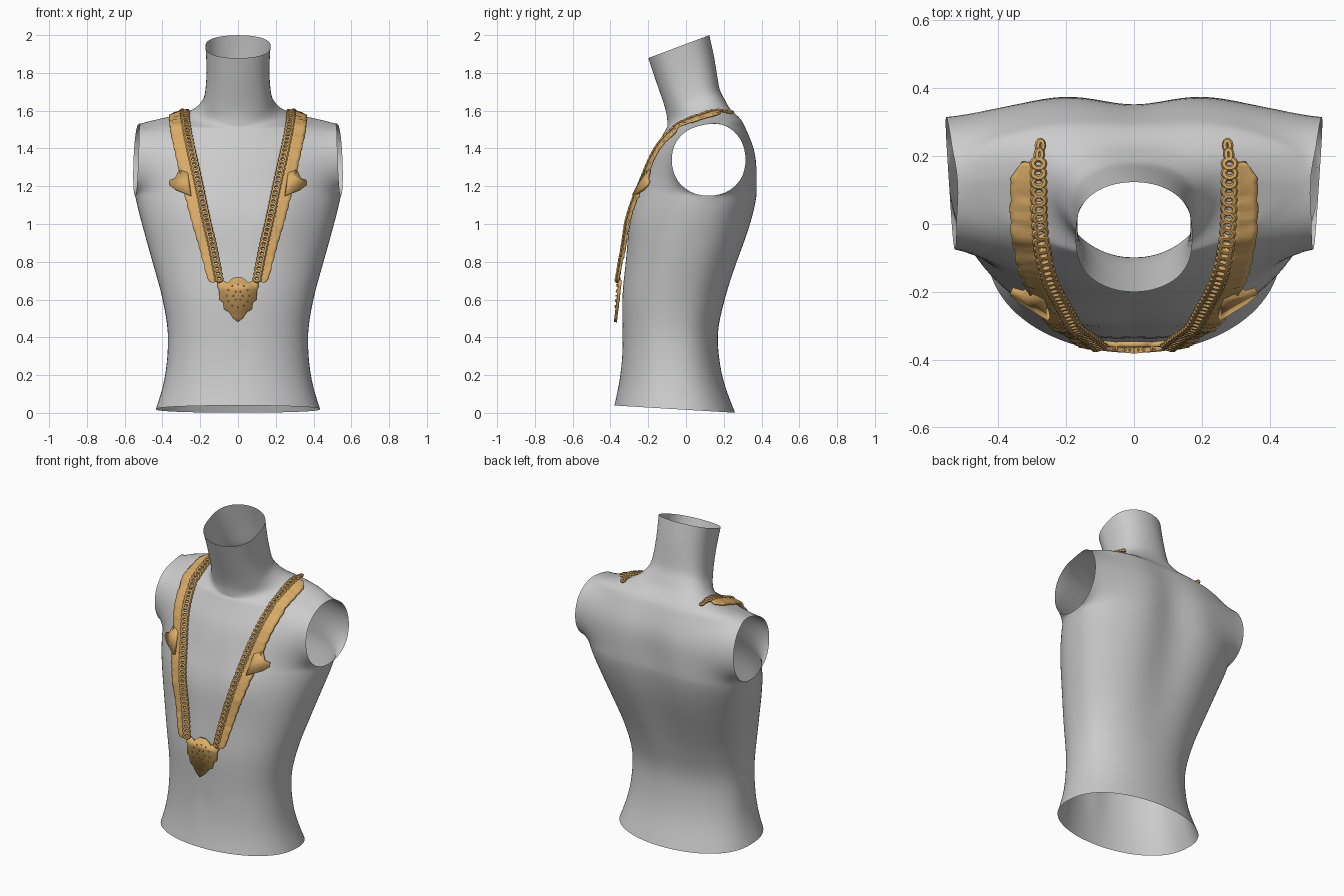
import bpy, bmesh, math, random
from mathutils import Vector
from mathutils.bvhtree import BVHTree

random.seed(4)
if "Cube" in bpy.data.objects:
    bpy.data.objects.remove(bpy.data.objects["Cube"])


def material(name, color):
    mat = bpy.data.materials.new(name)
    mat.use_nodes = True
    mat.diffuse_color = color
    mat.node_tree.nodes["Principled BSDF"].inputs["Base Color"].default_value = color
    return mat


grey = material("mannequin grey", (0.6, 0.6, 0.6, 1))
gold = material("antique gold", (0.7, 0.41, 0.135, 1))


def finish(bm, name, mat, mirror=False, thickness=0, angle=40):
    mesh = bpy.data.meshes.new(name)
    bm.to_mesh(mesh)
    bm.free()
    obj = bpy.data.objects.new(name, mesh)
    bpy.context.collection.objects.link(obj)
    mesh.materials.append(mat)
    if thickness:
        mod = obj.modifiers.new("thickness", "SOLIDIFY")
        mod.thickness, mod.offset = thickness, 0
    if mirror:
        obj.modifiers.new("mirror", "MIRROR")
    bpy.ops.object.select_all(action="DESELECT")
    obj.select_set(True)
    bpy.context.view_layer.objects.active = obj
    bpy.ops.object.shade_smooth_by_angle(angle=math.radians(angle))
    return obj


def interp(rows, key):
    """Smooth monotone interpolation of every column over the first one."""
    i = 0
    while i < len(rows) - 2 and key > rows[i + 1][0]:
        i += 1
    h = rows[i + 1][0] - rows[i][0]
    t = min(max((key - rows[i][0]) / h, 0), 1)

    def slope(j, c):
        return (rows[j + 1][c] - rows[j][c]) / (rows[j + 1][0] - rows[j][0])

    def tangent(j, c):
        if j == 0 or j == len(rows) - 1:
            return slope(min(j, len(rows) - 2), c)
        a, b = slope(j - 1, c), slope(j, c)
        return 2 * a * b / (a + b) if a * b > 0 else 0

    out = []
    for c in range(1, len(rows[0])):
        a, b = rows[i][c], rows[i + 1][c]
        ta, tb = tangent(i, c) * h, tangent(i + 1, c) * h
        out.append(a + t * ta + t * t * (3 * (b - a) - 2 * ta - tb)
                   + t ** 3 * (2 * (a - b) + ta + tb))
    return out


def bump(a, centre, width):
    return math.exp(-((a - centre) / width) ** 2)


# Torso: height, half width, front y, side y, back y, roundness, ring tilt
BODY = [
    (.02, .435, -.38, -.06, .26, .9, -.06),
    (.2, .385, -.35, -.07, .19, .85, 0),
    (.4, .37, -.34, -.07, .17, .82, 0),
    (.6, .4, -.345, -.05, .22, .85, 0),
    (.8, .455, -.325, 0, .295, .9, 0),
    (1, .51, -.305, .06, .37, .92, 0),
    (1.15, .545, -.26, .12, .4, .9, 0),
    (1.35, .54, -.19, .12, .39, .95, 0),
    (1.5, .53, -.115, .12, .33, 1.6, .05),
    (1.53, .52, -.105, .125, .31, 1.7, .1),
    (1.555, .4, -.1, .14, .285, 1.6, .17),
    (1.575, .29, -.1, .13, .255, 1.4, .24),
    (1.61, .22, -.1, .09, .225, 1.1, .32),
    (1.67, .178, -.11, .04, .185, .75, .4),
    (1.8, .165, -.155, 0, .16, .75, .38),
    (1.94, .172, -.2, -.035, .125, .75, .375),
]
ARM_Z, ARM_R = 1.34, .19
low, high = ARM_Z - ARM_R, ARM_Z + ARM_R
levels = [.02 + (low - .02) * i / 28 for i in range(28)]
levels += [ARM_Z - ARM_R * math.cos(math.pi * i / 22) for i in range(22)]
levels += [high + .15 * i / 16 for i in range(16)]
levels += [1.68 + .26 * i / 6 for i in range(7)]


def body_point(z, u, side):
    half, front, mid, back, power, tilt = interp(BODY, z)
    reach = (back if side > 0 else front) - mid
    if side > 0:
        power = min(power, .8)
    opening = 0
    if low < z < high:      # the side seam opens into the armhole
        opening = .195 * (1 - abs((z - ARM_Z) / ARM_R) ** 2.15) ** (1 / 2.15)
    # stop the profile where it meets the armhole, then stretch its end outward
    limit = math.acos(min(opening / abs(reach), .95) ** (1 / power))
    soft = max(math.cos(u * limit), 0)
    x = math.sin(u * limit) + (1 - math.sin(limit)) * u * abs(u) ** 3
    x *= half * (1 + .12 * side * opening)
    y = mid + reach * soft ** power
    fade = 1 - u * u
    if side > 0:            # spine groove
        y -= .052 * bump(x, 0, .15) * bump(z, 1.1, .45) * fade
    else:                   # chest, breastbone and navel
        y -= .02 * bump(abs(x), .22, .13) * bump(z, 1.07, .11) * fade
        y += .012 * bump(x, 0, .04) * bump(z, .75, .45)
        y += .015 * bump(x, 0, .03) * bump(z, .3, .035)
    return Vector((x, y, z + tilt * (y - mid)))


bm = bmesh.new()
COLS = 48
for side in (-1, 1):
    grid = [[bm.verts.new(body_point(z, 2 * c / COLS - 1, side))
             for c in range(COLS + 1)] for z in levels]
    for r0, r1 in zip(grid, grid[1:]):
        for c in range(COLS):
            quad = [r0[c], r0[c + 1], r1[c + 1], r1[c]]
            bm.faces.new(quad if side < 0 else quad[::-1])
bmesh.ops.remove_doubles(bm, verts=bm.verts, dist=.0005)
for _ in range(8):          # relax the skin but keep the open rims
    bmesh.ops.smooth_vert(bm, verts=[v for v in bm.verts if not v.is_boundary], factor=.5,
                          use_axis_x=True, use_axis_y=True, use_axis_z=True)
bm.normal_update()
tree = BVHTree.FromBMesh(bm)
finish(bm, "torso", grey, angle=80)


def outward(p):
    loc, n, _, _ = tree.find_nearest(p)
    if n.dot(loc - Vector((0, .08, min(loc.z, 1.2)))) < 0:
        n = -n
    return loc, n


def lift(p, gap):
    """Keep a point at least gap above the torso."""
    loc, n = outward(p)
    return loc + n * gap if (p - loc).dot(n) < gap else p


# Path of the chain over one shoulder, sampled evenly by length
PATH = [(0, .1, -.365, .7), (.18, .135, -.335, .88), (.34, .17, -.31, 1.03),
        (.52, .205, -.25, 1.2), (.74, .25, -.16, 1.4), (.88, .27, -.07, 1.5),
        (1.02, .28, .05, 1.57), (1.12, .28, .15, 1.595), (1.21, .275, .24, 1.59)]


def frame(d, gap):
    p = lift(Vector(interp(PATH, d)), gap)
    t = (Vector(interp(PATH, d + .01)) - Vector(interp(PATH, d - .01))).normalized()
    n = outward(p)[1]
    s = t.cross(n).normalized()
    if s.x < 0:
        s = -s
    return p, t, s, s.cross(t) if s.cross(t).dot(n) > 0 else t.cross(s)


# Chain of twisted oval links, with a slimmer tail
bm = bmesh.new()
LINKS, MAJOR, MINOR = 46, 12, 6
for k in range(LINKS):
    p, t, s, n = frame(.01 + 1.19 * k / (LINKS - 1), .012)
    wide = s * math.cos(.4) + n * math.sin(.4)
    axis = t.cross(wide)
    reach = .017 if k < LINKS - 2 else .008
    rings = []
    for i in range(MAJOR):
        a = math.tau * i / MAJOR
        out = t * math.cos(a) + wide * math.sin(a)
        centre = p + t * .014 * math.cos(a) + wide * reach * math.sin(a)
        rings.append([bm.verts.new(centre + (out * math.cos(b) + axis * math.sin(b)) * .009)
                      for b in (math.tau * j / MINOR for j in range(MINOR))])
    for i in range(MAJOR):
        r0, r1 = rings[i], rings[(i + 1) % MAJOR]
        for j in range(MINOR):
            m = (j + 1) % MINOR
            bm.faces.new((r0[j], r1[j], r1[m], r0[m]))
bmesh.ops.recalc_face_normals(bm, faces=bm.faces)
finish(bm, "chain", gold, mirror=True)

# Hammered band with a scalloped outer edge and rounded ends beside the chain
bm = bmesh.new()
rows = []
for k in range(101):
    d = -.02 + 1.17 * k / 100
    p, t, s, n = frame(d, .012)
    width = .04 + .028 * min(max(d, 0) / .5, 1) + .004 * abs(math.sin(k * math.pi / 5))
    width *= min(1, .5 + min(k, 100 - k) / 8)
    rows.append([bm.verts.new(lift(p + s * (.016 + width * c / 4), .009)
                              + n * random.uniform(0, .003)) for c in range(5)])
for r0, r1 in zip(rows, rows[1:]):
    for c in range(4):
        bm.faces.new((r0[c], r0[c + 1], r1[c + 1], r1[c]))
finish(bm, "band", gold, mirror=True, thickness=.012)


def plate(name, outline, place, mirror):
    bm = bmesh.new()
    face = bm.faces.new([bm.verts.new(place(x, z)) for x, z in outline])
    bmesh.ops.inset_region(bm, faces=[face], thickness=.01, depth=.002)
    finish(bm, name, gold, mirror, .016, 10)


# Side ornaments standing off the bands
ORNAMENT = [(.25, 1.15), (.29, 1.165), (.33, 1.18), (.362, 1.205), (.36, 1.23),
            (.33, 1.24), (.31, 1.285), (.265, 1.27)]
plate("side_ornament", ORNAMENT,
      lambda x, z: Vector((x, -.243 + .45 * (x - .26) + .45 * (z - 1.22), z)), True)

# Central pendant
HALF = [(.02, .718), (.04, .705), (.055, .688), (.08, .7), (.105, .705), (.11, .67),
        (.1, .65), (.1, .6), (.08, .585), (.075, .55), (.05, .535), (.03, .505)]
shield = [(0, .48)] + HALF[::-1] + [(-x, z) for x, z in HALF]


def pendant_place(x, z):
    return Vector((x, -.372 + .08 * (z - .5) + .6 * x * x, z))


plate("pendant", shield, pendant_place, False)

# Low studs on the pendant
bm = bmesh.new()
for ring, count in ((.025, 6), (.06, 12)):
    for i in range(count):
        a = math.tau * i / count
        v = bmesh.ops.create_uvsphere(bm, u_segments=8, v_segments=5, radius=.004)["verts"]
        spot = pendant_place(ring * math.cos(a), .62 + ring * math.sin(a))
        bmesh.ops.translate(bm, verts=v, vec=spot - Vector((0, .008, 0)))
finish(bm, "pendant_studs", gold)
